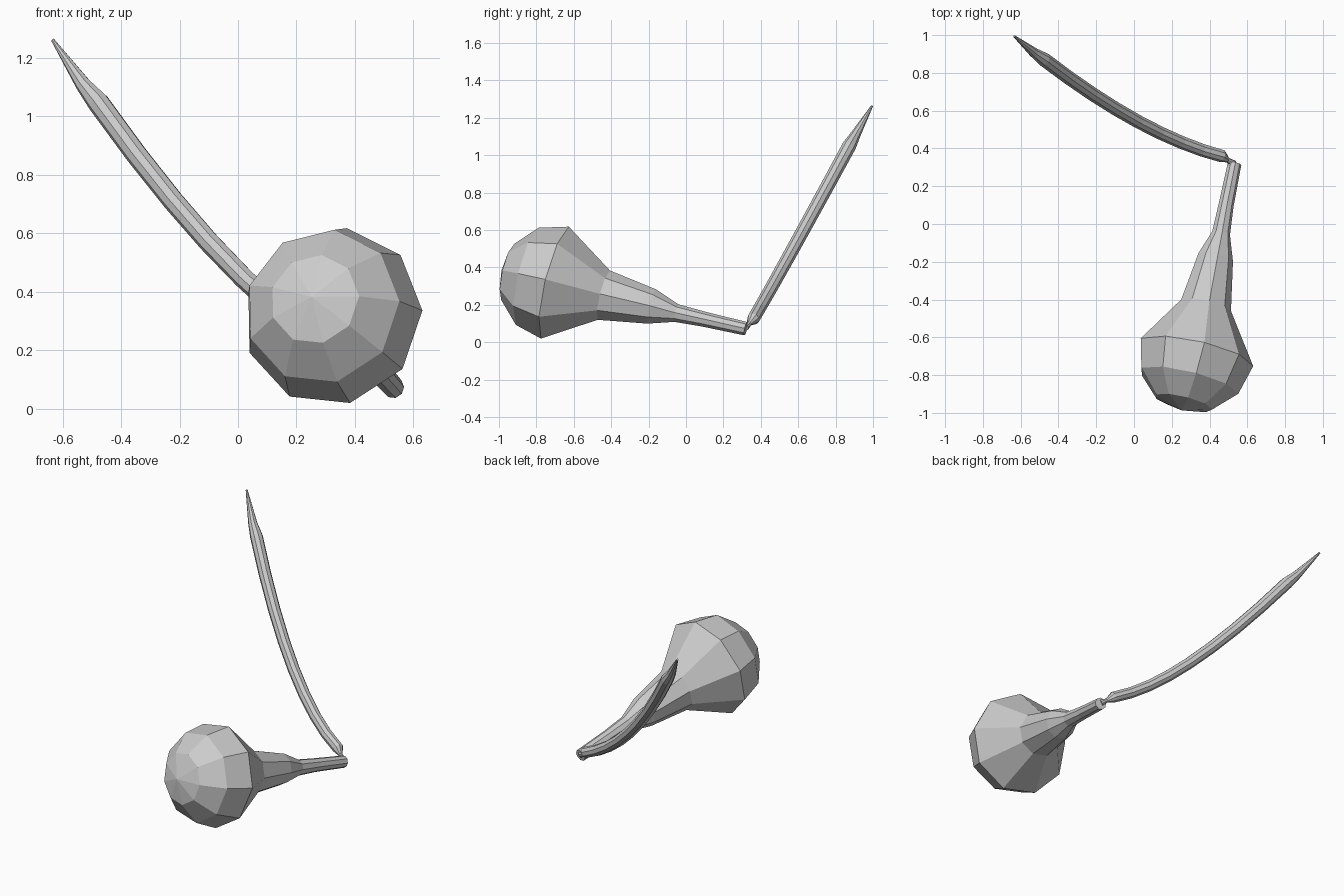
import bpy, bmesh, math
from mathutils import Vector

if "Cube" in bpy.data.objects:
    bpy.data.objects.remove(bpy.data.objects["Cube"])


def tube(name, stations, sides=9, phase=1.0):
    """Faceted tube through (x, y, z, radius) stations; radius 0 makes a pole."""
    pts = [Vector(s[:3]) for s in stations]
    bm = bmesh.new()
    rings = []
    for i, p in enumerate(pts):
        t = (pts[min(i + 1, len(pts) - 1)] - pts[max(i - 1, 0)]).normalized()
        u = Vector((1, 0, 0))
        u = (u - t * u.dot(t)).normalized()
        v = u.cross(t)
        ring = []
        for k in range(sides):
            a = math.radians(phase) + 2 * math.pi * k / sides
            ring.append(bm.verts.new(p + stations[i][3] * (u * math.cos(a) + v * math.sin(a))))
        rings.append(ring)
    for a, b in zip(rings, rings[1:]):
        for k in range(sides):
            j = (k + 1) % sides
            bm.faces.new((a[k], a[j], b[j], b[k]))
    for i in (0, -1):
        if stations[i][3] > 0:
            bm.faces.new(rings[i])
    bmesh.ops.remove_doubles(bm, verts=bm.verts, dist=0.0005)
    bmesh.ops.recalc_face_normals(bm, faces=bm.faces)
    me = bpy.data.meshes.new(name)
    bm.to_mesh(me)
    bm.free()
    ob = bpy.data.objects.new(name, me)
    bpy.context.collection.objects.link(ob)
    return ob


# Bulb: half sphere flowing into a tapering neck
centre, axis, R = Vector((0.325, -0.69, 0.315)), Vector((0.23, 0.94, -0.215)).normalized(), 0.313
dome = []
for deg in (0, 30, 60):
    a = math.radians(deg)
    dome.append((*(centre - axis * R * math.cos(a)), R * math.sin(a)))
neck = [(*centre, R), (0.378, -0.435, 0.25, 0.138), (0.43, -0.18, 0.19, 0.096),
        (0.46, -0.05, 0.155, 0.049), (0.487, 0.1, 0.122, 0.041), (0.532, 0.32, 0.072, 0.037)]
tube("bulb", dome + neck)

# Stem: pinched joint, curved shaft and pointed tip
S, C, E = Vector((0.465, 0.36, 0.125)), Vector((0.0465, 0.47, 0.3075)), Vector((-0.478, 0.872, 1.048))
shaft = []
for i in range(9):
    t = i / 8
    shaft.append((*(S * (1 - t) ** 2 + C * 2 * t * (1 - t) + E * t * t), 0.034 + 0.004 * t))
joint = [(0.527, 0.318, 0.08, 0.02), (0.497, 0.338, 0.1, 0.013)]
tip = [(-0.53, 0.907, 1.11, 0.027), (-0.634, 0.994, 1.262, 0.006)]
tube("stem", joint + shaft + tip)
